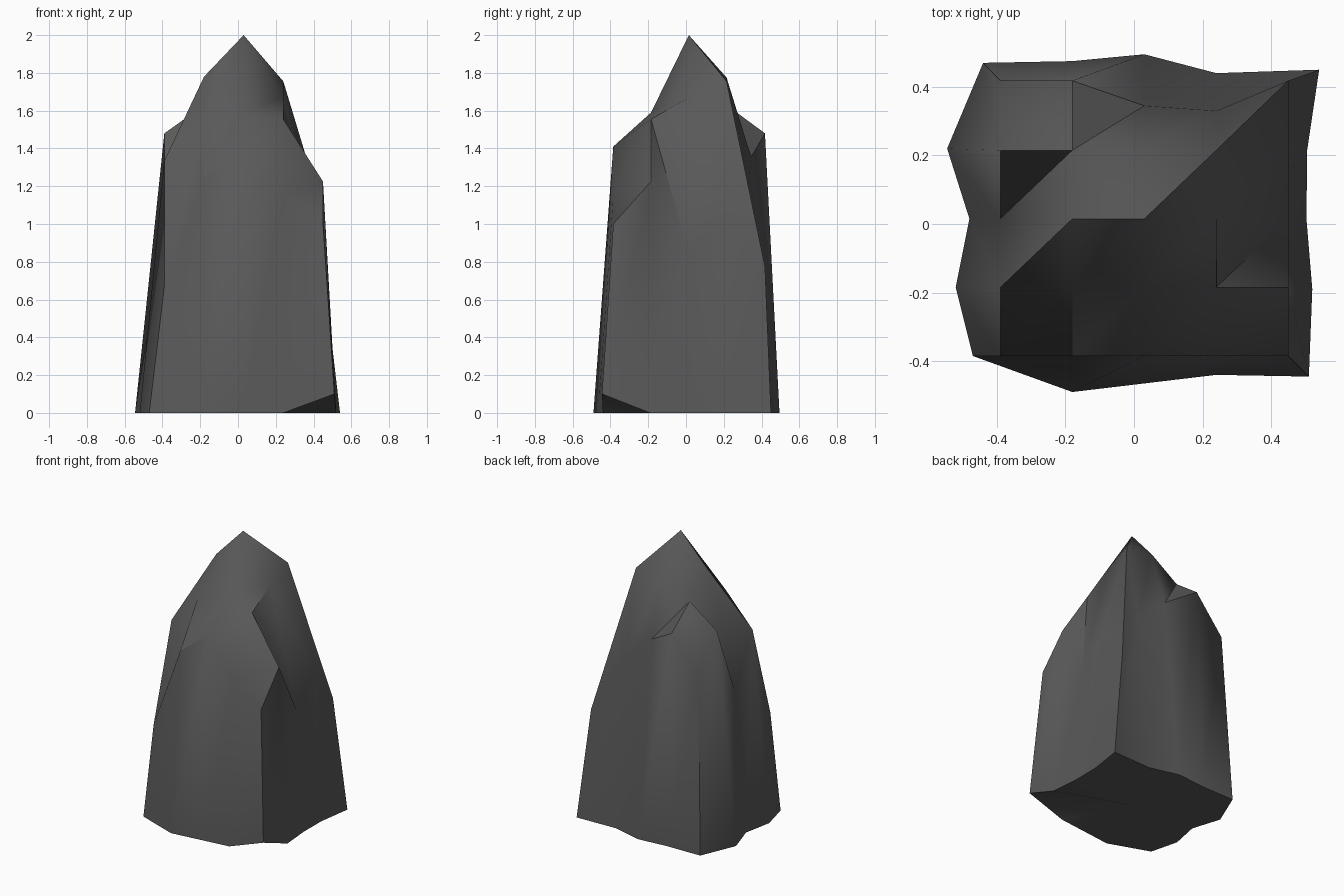
import bpy, bmesh, math

if "Cube" in bpy.data.objects:
    bpy.data.objects.remove(bpy.data.objects["Cube"])

# One rock colour
stone = bpy.data.materials.new("dark_grey_stone")
stone.diffuse_color = (0.1, 0.1, 0.1, 1)
stone.use_nodes = True
stone.node_tree.nodes["Principled BSDF"].inputs["Base Color"].default_value = stone.diffuse_color

# Crown: a 5 x 5 height grid, rows run front to back
XS = [-0.39, -0.18, 0.03, 0.24, 0.45]
YS = [-0.385, -0.185, 0.015, 0.215, 0.418]
HEIGHTS = [
    [0.67, 1.25, 1.41, 1.155, 1.00],
    [1.335, 1.56, 1.59, 1.555, 1.225],
    [0.98, 1.78, 2.00, 1.67, 0.835],
    [1.48, 1.63, 1.775, 1.755, 1.06],
    [1.22, 1.48, 1.355, 1.187, 0.775],
]
BACK_DENT = {2: 0.345, 3: 0.33}   # back rim is pulled in here

# Foot outline, anticlockwise from the front left corner
FOOT = [(-0.47, -0.385), (-0.18, -0.49), (0.03, -0.465), (0.24, -0.44),
        (0.51, -0.445), (0.52, -0.19), (0.503, 0.015), (0.505, 0.215),
        (0.54, 0.45), (0.24, 0.44), (0.03, 0.495), (-0.18, 0.475),
        (-0.44, 0.47), (-0.545, 0.22), (-0.48, 0.015), (-0.52, -0.185)]

bm = bmesh.new()
grid = [[bm.verts.new((x, BACK_DENT.get(i, y) if j == 4 else y, HEIGHTS[j][i]))
         for i, x in enumerate(XS)] for j, y in enumerate(YS)]
for j in range(4):
    for i in range(4):
        a, b = grid[j][i], grid[j][i + 1]
        c, d = grid[j + 1][i + 1], grid[j + 1][i]
        bm.faces.new((a, b, c))
        bm.faces.new((a, c, d))

# Walls from the crown rim down to the foot; the front right corner is chipped
rim = (grid[0][:4] + [grid[j][4] for j in range(4)]
       + grid[4][:0:-1] + [grid[j][0] for j in range(4, 0, -1)])
foot = [bm.verts.new((x, y, 0.1 if k == 4 else 0)) for k, (x, y) in enumerate(FOOT)]
for k in range(16):
    n = (k + 1) % 16
    bm.faces.new((foot[k], foot[n], rim[n], rim[k]))

# Underside
centre = bm.verts.new((0, 0, 0))
for k in range(16):
    bm.faces.new((centre, foot[(k + 1) % 16], foot[k]))

bmesh.ops.recalc_face_normals(bm, faces=bm.faces[:])
mesh = bpy.data.meshes.new("rock_spire")
bm.to_mesh(mesh)
bm.free()
mesh.materials.append(stone)
rock = bpy.data.objects.new("rock_spire", mesh)
bpy.context.collection.objects.link(rock)
bpy.context.view_layer.objects.active = rock
rock.select_set(True)
bpy.ops.object.shade_smooth_by_angle(angle=math.radians(50))
